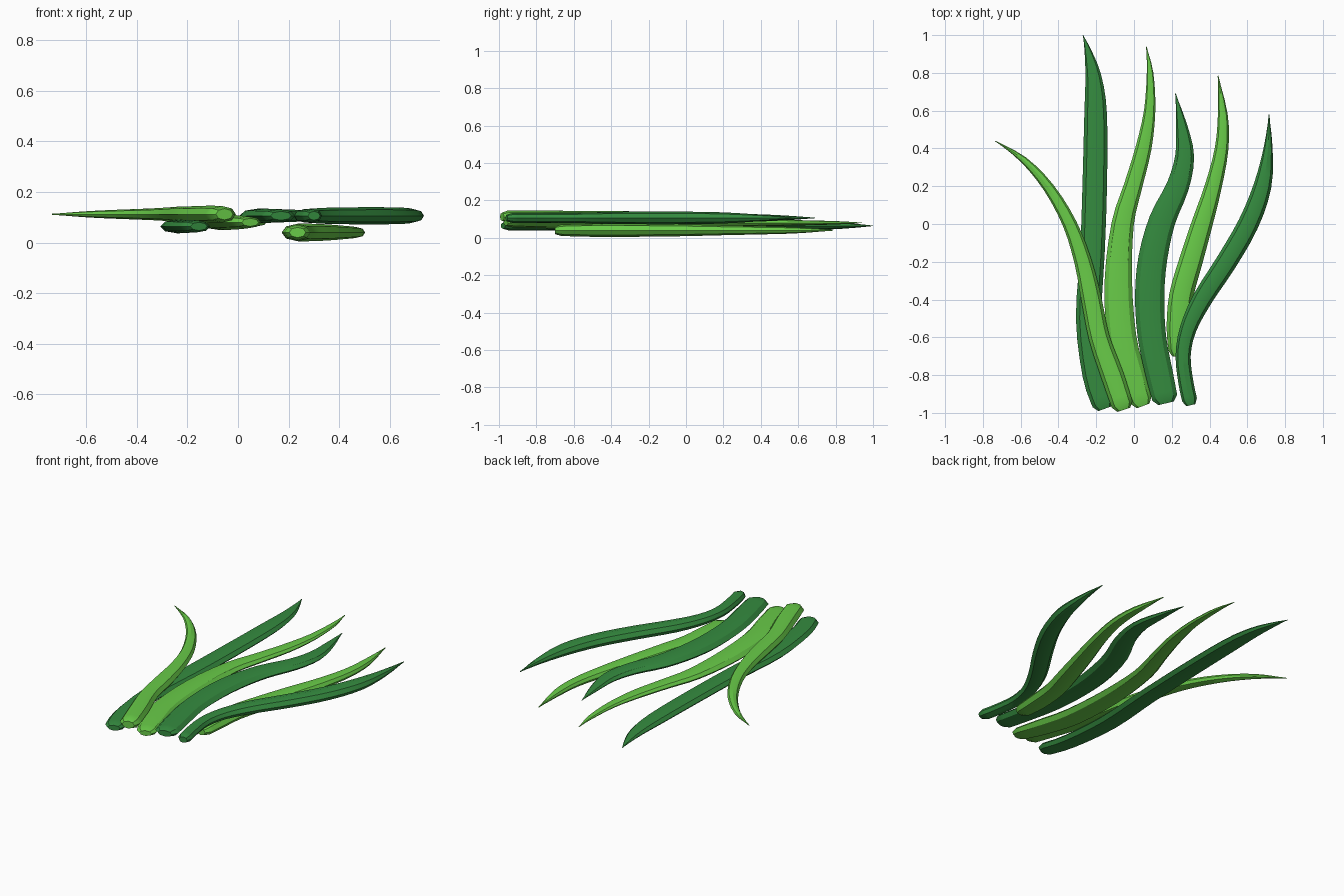
import bpy, bmesh, math
from mathutils import Vector

SIDES = 8
STEPS = 3


def material(name, rgb):
    m = bpy.data.materials.new(name)
    m.diffuse_color = (*rgb, 1)
    return m


LIGHT = material("light_leaf", (0.14, 0.60, 0.065))
DARK = material("dark_leaf", (0.035, 0.26, 0.05))


def spline(p, i, t):
    # Catmull-Rom interpolation of (x, y, width)
    a, b, c, d = (p[max(0, min(len(p) - 1, i + k))] for k in (-1, 0, 1, 2))
    return 0.5 * (2 * b + (c - a) * t + (2 * a - 5 * b + 4 * c - d) * t * t
                  + (3 * b - a - 3 * c + d) * t ** 3)


def blade(name, mat, z, thick, pts):
    """Loft a flattened octagon along a curved path of (x, y, full width)."""
    p = [Vector(q) for q in pts]
    path = [spline(p, i, k / STEPS) for i in range(len(p) - 1) for k in range(STEPS)]
    path.append(p[-1])
    wmax = max(q.z for q in path)
    # blunt chamfered end at the root
    back = (path[0] - path[1]).xy.normalized() * 0.03
    path.insert(0, Vector((path[0].x + back.x, path[0].y + back.y, path[0].z * 0.62)))

    bm = bmesh.new()
    rings = []
    for i, q in enumerate(path):
        d = (path[min(i + 1, len(path) - 1)] - path[max(i - 1, 0)]).xy.normalized()
        w = max(q.z, 0.004) / 2
        h = thick / 2 * (w * 2 / wmax) ** 0.8
        ring = []
        for k in range(SIDES):
            a = math.tau * k / SIDES
            s = w * math.cos(a)
            ring.append(bm.verts.new((q.x + d.y * s, q.y - d.x * s, z + h * math.sin(a))))
        rings.append(ring)
    for r, s in zip(rings, rings[1:]):
        for k in range(SIDES):
            n = (k + 1) % SIDES
            bm.faces.new((r[k], r[n], s[n], s[k]))
    bm.faces.new(rings[0])
    bm.faces.new(rings[-1])
    bmesh.ops.recalc_face_normals(bm, faces=bm.faces)
    me = bpy.data.meshes.new(name)
    bm.to_mesh(me)
    bm.free()
    me.materials.append(mat)
    ob = bpy.data.objects.new(name, me)
    bpy.context.collection.objects.link(ob)
    bpy.context.view_layer.objects.active = ob
    ob.select_set(True)
    bpy.ops.object.shade_smooth_by_angle(angle=math.radians(30))
    ob.select_set(False)


# Straight dark blade at the left
blade("left_dark_blade", DARK, 0.064, 0.055, [
    (-0.165, -0.95, 0.115), (-0.21, -0.80, 0.125), (-0.24, -0.50, 0.135),
    (-0.22, -0.15, 0.13), (-0.208, 0.20, 0.13), (-0.203, 0.58, 0.12),
    (-0.215, 0.78, 0.085), (-0.245, 0.92, 0.035), (-0.27, 1.0, 0.0)])

# Light blade bending out to the left
blade("left_light_blade", LIGHT, 0.112, 0.068, [
    (-0.063, -0.955, 0.115), (-0.115, -0.80, 0.12), (-0.185, -0.60, 0.11),
    (-0.225, -0.40, 0.108), (-0.27, -0.20, 0.092), (-0.34, 0.0, 0.075),
    (-0.45, 0.19, 0.058), (-0.585, 0.34, 0.036), (-0.735, 0.44, 0.0)])

# Tall light blade in the middle
blade("middle_light_blade", LIGHT, 0.080, 0.060, [
    (0.038, -0.935, 0.115), (-0.01, -0.80, 0.145), (-0.065, -0.60, 0.155),
    (-0.083, -0.30, 0.145), (-0.06, 0.0, 0.118), (-0.005, 0.20, 0.098),
    (0.05, 0.40, 0.085), (0.083, 0.60, 0.06), (0.085, 0.80, 0.035),
    (0.065, 0.94, 0.0)])

# Broad dark blade in the middle
blade("middle_dark_blade", DARK, 0.106, 0.058, [
    (0.163, -0.92, 0.135), (0.135, -0.80, 0.145), (0.095, -0.60, 0.15),
    (0.083, -0.38, 0.155), (0.10, -0.18, 0.153), (0.15, 0.02, 0.14),
    (0.232, 0.20, 0.12), (0.268, 0.36, 0.10), (0.252, 0.52, 0.06),
    (0.22, 0.69, 0.0)])

# Shorter light blade at the right, lying lowest
blade("right_light_blade", LIGHT, 0.040, 0.070, [
    (0.235, -0.67, 0.105), (0.235, -0.55, 0.125), (0.25, -0.38, 0.128),
    (0.30, -0.20, 0.125), (0.36, 0.0, 0.112), (0.42, 0.20, 0.09),
    (0.464, 0.40, 0.072), (0.47, 0.58, 0.052), (0.445, 0.785, 0.0)])

# Dark blade sweeping out to the right
blade("right_dark_blade", DARK, 0.106, 0.068, [
    (0.294, -0.93, 0.08), (0.275, -0.84, 0.08), (0.26, -0.70, 0.08),
    (0.285, -0.56, 0.088), (0.36, -0.40, 0.105), (0.49, -0.20, 0.112),
    (0.605, 0.0, 0.11), (0.68, 0.20, 0.095), (0.71, 0.40, 0.048),
    (0.715, 0.58, 0.0)])
